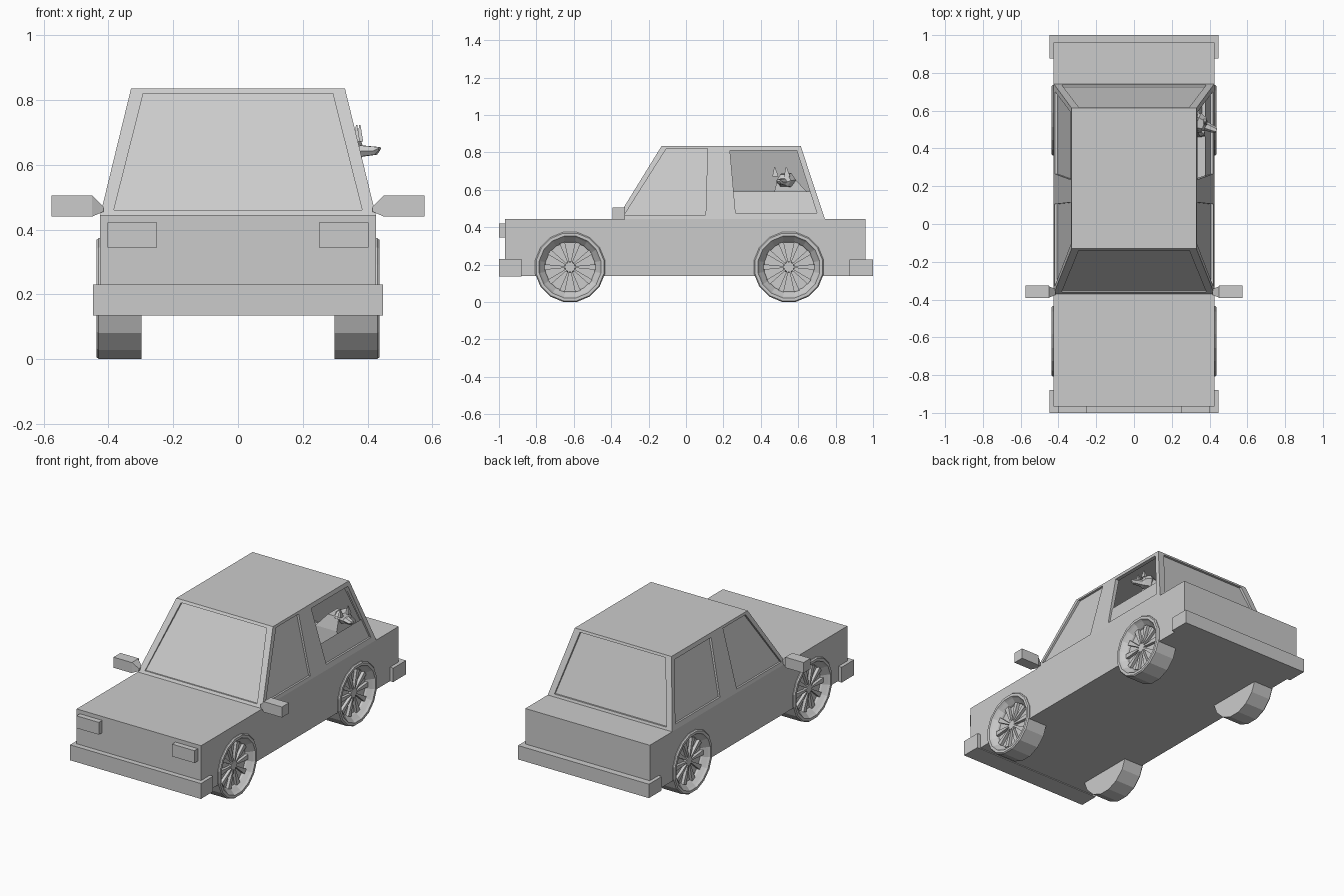
import bpy, bmesh
from math import sin, cos, pi
from mathutils import Vector

if "Cube" in bpy.data.objects:
    bpy.data.objects.remove(bpy.data.objects["Cube"])


def make(name, verts, faces):
    me = bpy.data.meshes.new(name)
    bm = bmesh.new()
    vs = [bm.verts.new(v) for v in verts]
    for f in faces:
        bm.faces.new([vs[i] for i in f])
    bmesh.ops.recalc_face_normals(bm, faces=bm.faces)
    bm.to_mesh(me)
    bm.free()
    ob = bpy.data.objects.new(name, me)
    bpy.context.collection.objects.link(ob)
    return ob


def loft(name, rings):
    """Skin equal-length rings of points and cap both ends."""
    n = len(rings[0])
    faces = [(k * n + i, k * n + (i + 1) % n, (k + 1) * n + (i + 1) % n, (k + 1) * n + i)
             for k in range(len(rings) - 1) for i in range(n)]
    faces += [tuple(range(n)), tuple(range((len(rings) - 1) * n, len(rings) * n))]
    return make(name, [p for r in rings for p in r], faces)


def rect(x0, x1, y0, y1, z):
    return [(x0, y0, z), (x1, y0, z), (x1, y1, z), (x0, y1, z)]


def box(name, x0, x1, y0, y1, z0, z1):
    return loft(name, [rect(x0, x1, y0, y1, z0), rect(x0, x1, y0, y1, z1)])


def cut(ob, cutter):
    m = ob.modifiers.new("cut", 'BOOLEAN')
    m.operation = 'DIFFERENCE'
    m.solver = 'EXACT'
    m.object = cutter
    cutter.hide_render = True
    cutter.hide_viewport = True
    cutter.display_type = 'WIRE'


def circle(x, y, z, r, n=16):
    return [(x, y + r * cos((i + .5) * 2 * pi / n), z + r * sin((i + .5) * 2 * pi / n))
            for i in range(n)]


def cabin_rings(t):
    """Tapered cabin, walls moved inward by t."""
    return [rect(-.425 + t, .425 - t, -.37 + t, .742 - t, .445 + t * .5),
            rect(-.33 + t, .33 - t, -.13 + t, .613 - t, .835 - t * .5)]


# body and bumpers
body = box("body", -.425, .425, -.967, .96, .14, .445)
box("front_bumper", -.447, .447, -1, -.88, .135, .23)
box("rear_bumper", -.447, .447, .875, 1, .14, .226)

# cabin shell with window openings
cabin = loft("cabin", cabin_rings(0))
cut(cabin, loft("cabin_hollow_cutter", cabin_rings(.022)))
front_win = [(-.33, .465), (.105, .465), (.115, .82), (-.105, .82)]
rear_win = [(.265, .475), (.70, .475), (.592, .81), (.235, .81)]
for nm, w in (("front_door", front_win), ("rear_door", rear_win)):
    cut(cabin, loft(nm + "_window_cutter", [[(x, y, z) for y, z in w] for x in (-.6, .6)]))
shield = [(-.383, .46), (.383, .46), (.292, .82), (-.292, .82)]
cut(cabin, loft("windscreen_cutter", [[(x, y, z) for x, z in shield] for y in (-.6, -.02)]))
cut(cabin, loft("rear_window_cutter", [[(x, y, z) for x, z in shield] for y in (.5, 1)]))

# glass, set back from the frames
g = [p for r in cabin_rings(.013) for p in r]
for nm, idx in (("windscreen", (0, 1, 5, 4)), ("rear_window", (2, 3, 7, 6)),
                ("left_windows", (3, 0, 4, 7))):
    make(nm, [g[i] for i in idx], [(0, 1, 2, 3)])
b0, b1, t0, t1 = (Vector(g[i]) for i in (1, 2, 5, 6))


def on_side(y, z):
    k = (z - b0.z) / (t0.z - b0.z)
    return (b0.x + (t0.x - b0.x) * k, y, z)


make("right_front_window", [b0, on_side(.17, b0.z), on_side(.17, t0.z), t0], [(0, 1, 2, 3)])
make("right_rear_half_window", [on_side(.22, b0.z), b1, on_side(.665, .59), on_side(.22, .59)],
     [(0, 1, 2, 3)])

# lights, mirrors and wheels on both sides
for s, side in ((1, "right"), (-1, "left")):
    box(side + "_headlight", s * .25, s * .403, -1, -.96, .345, .421)
    box(side + "_mirror", s * .45, s * .575, -.393, -.325, .44, .505)
    loft(side + "_mirror_arm", [
        [(s * .45, y, z) for y, z in ((-.39, .44), (-.33, .44), (-.33, .505), (-.39, .505))],
        [(s * .415, y, z) for y, z in ((-.375, .455), (-.345, .455), (-.345, .47), (-.375, .47))]])
    for y, end in ((-.62, "front"), (.55, "rear")):
        c = (y, .187)
        nm = side + "_" + end
        cut(body, loft(nm + "_arch_cutter", [circle(s * x, *c, .178) for x in (.33, .6)]))
        # tyre with a dished rim
        prof = [(.298, .19), (.43, .19), (.437, .184), (.437, .168), (.425, .16),
                (.40, .138), (.39, .134)]
        loft(nm + "_wheel", [circle(s * x, *c, r) for x, r in prof])
        loft(nm + "_hub", [circle(s * x, *c, r) for x, r in ((.385, .032), (.408, .026))])
        # tapered spokes
        for k in range(10):
            a = k * pi / 5
            u, v = Vector((0, cos(a), sin(a))), Vector((0, -sin(a), cos(a)))
            o = Vector((0, *c))
            loft("%s_spoke_%d" % (nm, k), [
                [o + u * r + v * (w * q) + Vector((s * x, 0, 0))
                 for r, w, q in ((.022, .004, -1), (.136, .015, -1), (.136, .015, 1), (.022, .004, 1))]
                for x in (.385, .408)])

# dog looking out of the open rear window
def dog_ring(d, z, w, h):
    f, sd = Vector((.92, -.38, 0)), Vector((.38, .92, 0))
    o = Vector((.352, .53, z)) + f * d
    return [o + sd * (w * cos(i * pi / 3)) + Vector((0, 0, h * sin(i * pi / 3))) for i in range(6)]


loft("dog_head", [dog_ring(-.05, .65, .03, .025), dog_ring(-.02, .652, .055, .042),
                  dog_ring(.018, .65, .042, .036), dog_ring(.03, .642, .025, .02),
                  dog_ring(.08, .643, .018, .014), dog_ring(.092, .65, .011, .006)])
for nm, y in (("near", .478), ("far", .54)):
    x = .372 if y < .5 else .382
    loft("dog_%s_ear" % nm, [rect(x - .016, x + .004, y - .016, y + .016, .672),
                             rect(x - .008, x - .004, y - .006, y - .002, .722)])
loft("dog_body", [rect(.16, .36, .46, .67, .45), rect(.2, .345, .47, .655, .58),
                  rect(.27, .345, .49, .58, .66)])
